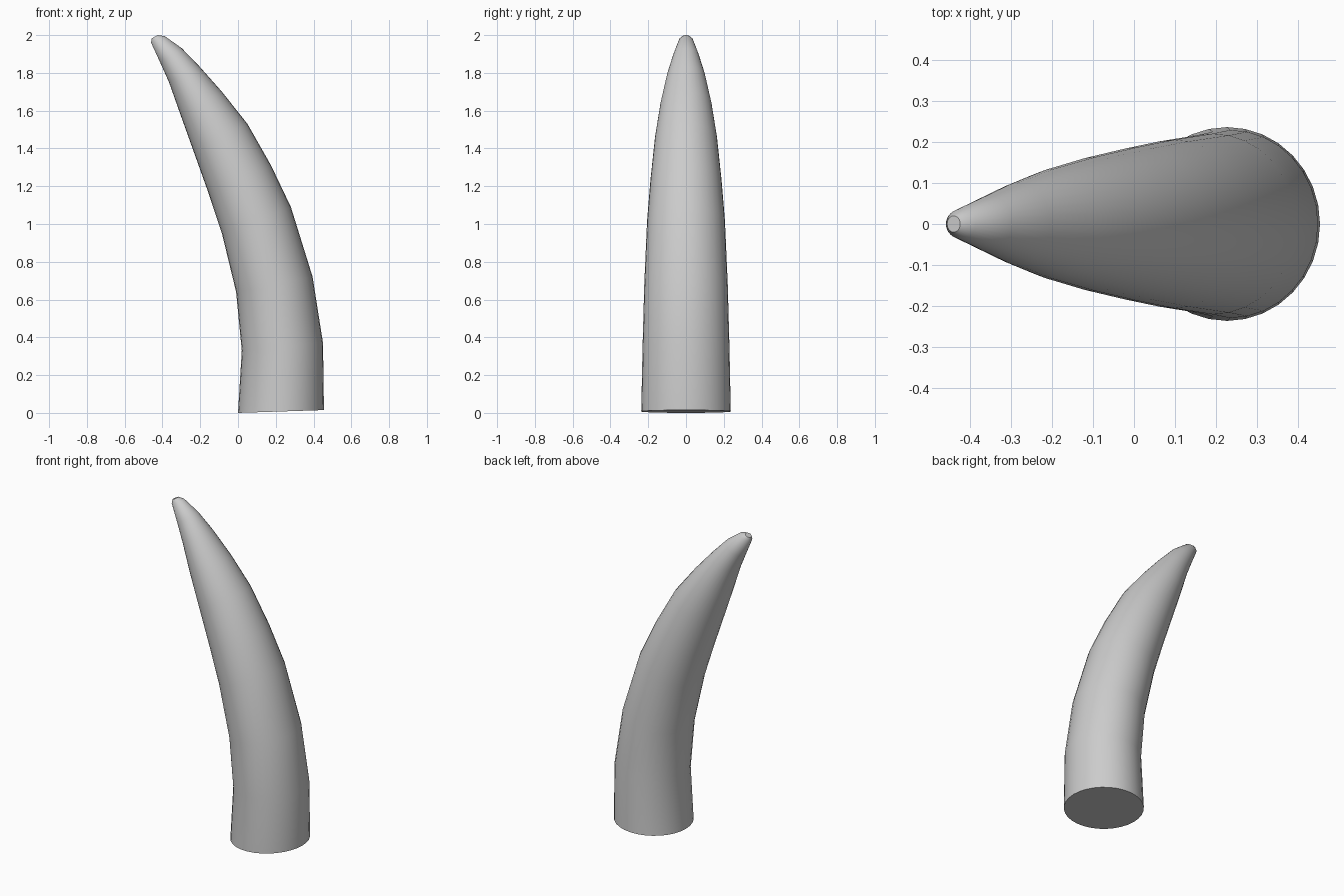
import bpy, bmesh, math
from mathutils import Vector

if "Cube" in bpy.data.objects:
    bpy.data.objects.remove(bpy.data.objects["Cube"])

SIDES = 32
# Each ring: inner x, inner z, outer x, outer z, half width in y
RINGS = [
    (0.000, 0.000, 0.455, 0.015, 0.237),
    (0.020, 0.330, 0.450, 0.370, 0.230),
    (-0.010, 0.640, 0.395, 0.720, 0.221),
    (-0.085, 0.950, 0.280, 1.090, 0.206),
    (-0.155, 1.160, 0.175, 1.310, 0.188),
    (-0.237, 1.390, 0.050, 1.530, 0.164),
    (-0.305, 1.580, -0.085, 1.700, 0.135),
    (-0.365, 1.750, -0.205, 1.835, 0.100),
    (-0.412, 1.855, -0.297, 1.930, 0.068),
    (-0.460, 1.960, -0.387, 1.994, 0.036),
    (-0.457, 1.983, -0.425, 2.000, 0.020),
]

# Curved, tapering horn lofted through tilted elliptical rings
bm = bmesh.new()
loops = []
for xi, zi, xo, zo, hy in RINGS:
    inner, outer = Vector((xi, 0, zi)), Vector((xo, 0, zo))
    mid, half = (inner + outer) / 2, (outer - inner) / 2
    ring = []
    for i in range(SIDES):
        a = 2 * math.pi * i / SIDES
        ring.append(bm.verts.new(mid + half * math.cos(a) + Vector((0, hy * math.sin(a), 0))))
    loops.append(ring)

for low, high in zip(loops, loops[1:]):
    for i in range(SIDES):
        j = (i + 1) % SIDES
        bm.faces.new((low[i], low[j], high[j], high[i])).smooth = True

# Flat base and small flat tip, with sharp rims
for cap in (bm.faces.new(loops[0][::-1]), bm.faces.new(loops[-1])):
    for e in cap.edges:
        e.smooth = False
bmesh.ops.recalc_face_normals(bm, faces=bm.faces)

mesh = bpy.data.meshes.new("horn")
bm.to_mesh(mesh)
bm.free()
horn = bpy.data.objects.new("horn", mesh)
bpy.context.collection.objects.link(horn)
